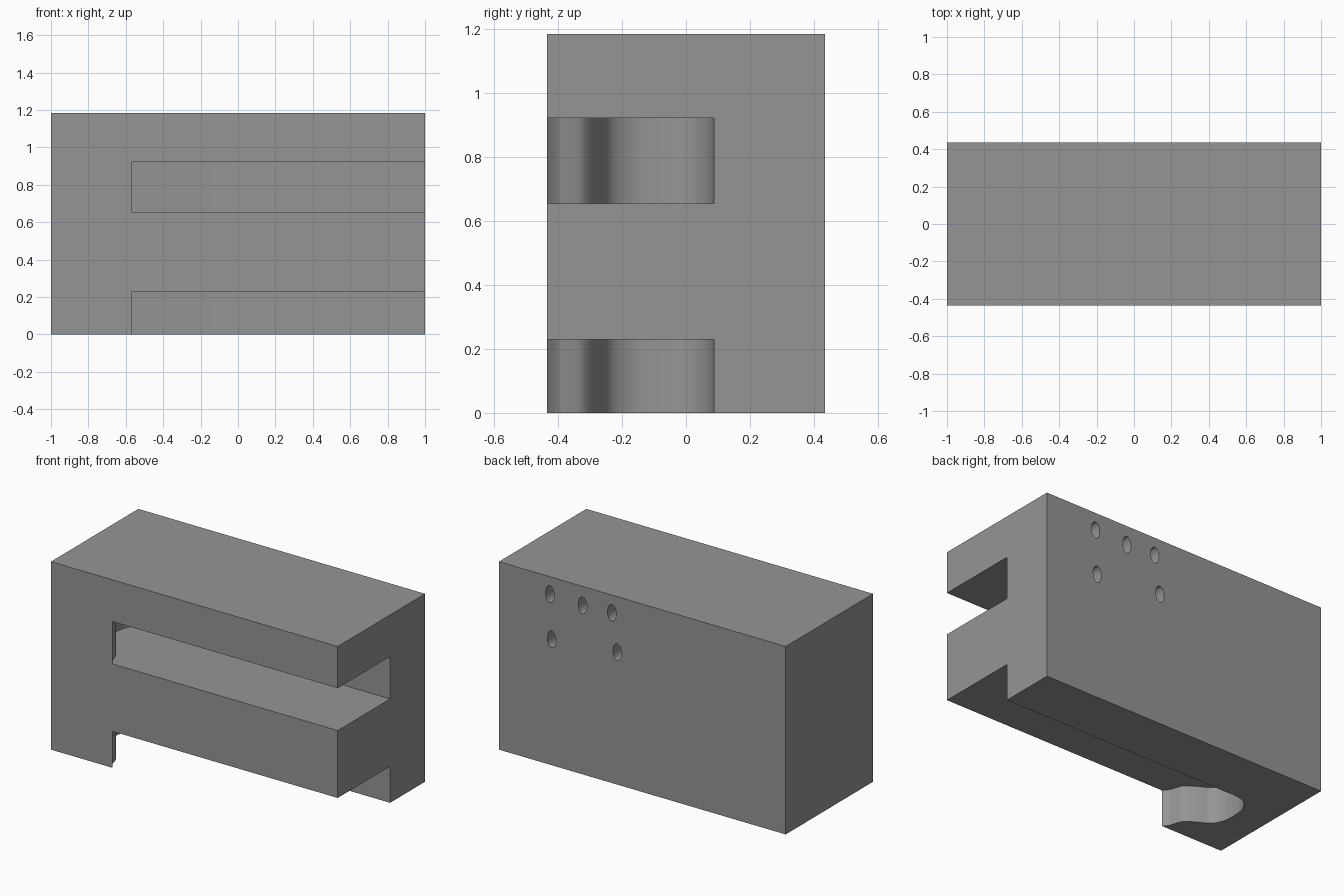
import bpy, bmesh, math

if "Cube" in bpy.data.objects:
    bpy.data.objects.remove(bpy.data.objects["Cube"])

grey = bpy.data.materials.new("plain grey")
grey.diffuse_color = (0.3, 0.3, 0.3, 1)
grey.use_nodes = True
grey.node_tree.nodes["Principled BSDF"].inputs["Base Color"].default_value = grey.diffuse_color

# Block dimensions
W, D, H = 1.0, 0.435, 1.185


def prism(name, outline, place, near, far):
    """Extrude a 2D outline between two levels; place(a, b, level) gives 3D."""
    bm = bmesh.new()
    rings = [[bm.verts.new(place(a, b, lv)) for a, b in outline] for lv in (near, far)]
    bm.faces.new(rings[0])
    bm.faces.new(rings[1])
    n = len(outline)
    for i in range(n):
        j = (i + 1) % n
        bm.faces.new((rings[0][i], rings[0][j], rings[1][j], rings[1][i]))
    bmesh.ops.recalc_face_normals(bm, faces=bm.faces[:])
    mesh = bpy.data.meshes.new(name)
    bm.to_mesh(mesh)
    bm.free()
    ob = bpy.data.objects.new(name, mesh)
    bpy.context.collection.objects.link(ob)
    mesh.materials.append(grey)
    return ob


def flat_plan(a, b, lv):
    return (a, b, lv)


def back_plan(a, b, lv):
    return (a, lv, b)


def smooth_path(pts, steps=4):
    """Catmull-Rom curve through the points."""
    p = [pts[0]] + pts + [pts[-1]]
    out = []
    for i in range(1, len(p) - 2):
        for s in range(steps):
            t = s / steps
            out.append(tuple(0.5 * (2 * p[i][k] + (p[i + 1][k] - p[i - 1][k]) * t
                       + (2 * p[i - 1][k] - 5 * p[i][k] + 4 * p[i + 1][k] - p[i + 2][k]) * t * t
                       + (3 * p[i][k] - p[i - 1][k] - 3 * p[i + 1][k] + p[i + 2][k]) * t ** 3)
                       for k in (0, 1)))
    return out + [pts[-1]]


# Main block
block = prism("block", [(-W, -D), (W, -D), (W, D), (-W, D)], flat_plan, 0, H)

# Wavy closed end of the slots, from the front edge to the back wall
wave = smooth_path([(-.57, -.435), (-.597, -.40), (-.61, -.36), (-.632, -.315),
                    (-.70, -.27), (-.76, -.235), (-.795, -.175), (-.803, -.115),
                    (-.80, -.035), (-.785, .015), (-.755, .055), (-.71, .08), (-.66, .087)])
slot = [(-.57, -.6)] + wave + [(1.2, .087), (1.2, -.6)]
cutters = [prism("upper_slot_cutter", slot, flat_plan, .655, .922),
           prism("lower_slot_cutter", slot, flat_plan, -.2, .23)]

# Oval holes in the back
for i, (x, z) in enumerate([(.645, 1.075), (.417, 1.065), (.213, 1.073), (.633, .794), (.176, .835)]):
    oval = [(x + .03 * math.cos(math.tau * k / 32), z + .053 * math.sin(math.tau * k / 32))
            for k in range(32)]
    cutters.append(prism(f"hole_cutter_{i + 1}", oval, back_plan, D - .13, D + .1))

# Cut the slots and holes out of the block
bpy.context.view_layer.objects.active = block
block.select_set(True)
for c in cutters:
    mod = block.modifiers.new(c.name, 'BOOLEAN')
    mod.operation = 'DIFFERENCE'
    mod.solver = 'EXACT'
    mod.object = c
    bpy.ops.object.modifier_apply(modifier=mod.name)
for c in cutters:
    bpy.data.objects.remove(c, do_unlink=True)

bpy.ops.object.shade_smooth_by_angle(angle=math.radians(30))
